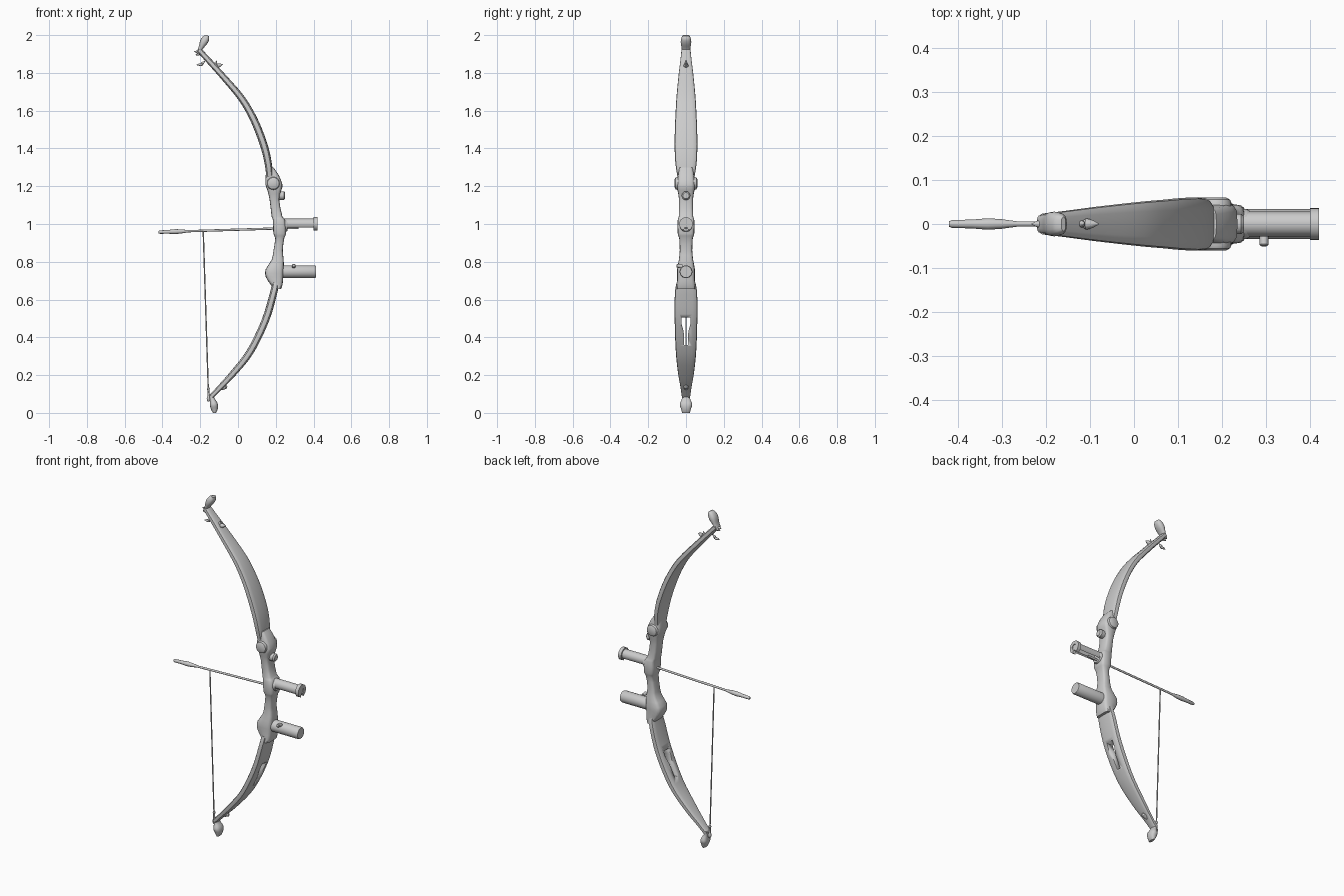
import bpy, bmesh, math
from mathutils import Vector

if "Cube" in bpy.data.objects:
    bpy.data.objects.remove(bpy.data.objects["Cube"])


def finish(name, bm, angle=35):
    bmesh.ops.recalc_face_normals(bm, faces=bm.faces)
    me = bpy.data.meshes.new(name)
    bm.to_mesh(me)
    bm.free()
    ob = bpy.data.objects.new(name, me)
    bpy.context.collection.objects.link(ob)
    bpy.ops.object.select_all(action='DESELECT')
    ob.select_set(True)
    bpy.context.view_layer.objects.active = ob
    bpy.ops.object.shade_smooth_by_angle(angle=math.radians(angle))
    return ob


def catmull(rows, steps):
    out = []
    for i in range(len(rows) - 1):
        p = [rows[max(i - 1, 0)], rows[i], rows[i + 1], rows[min(i + 2, len(rows) - 1)]]
        for s in range(steps):
            t = s / steps
            out.append([0.5 * (2 * b + (c - a) * t + (2 * a - 5 * b + 4 * c - d) * t * t
                               + (3 * b - a - 3 * c + d) * t ** 3) for a, b, c, d in zip(*p)])
    return out + [list(rows[-1])]


def loft(name, rows, steps=4, power=0.6, level=False, n=16):
    """Rows of x, z, half thickness, half width; swept in the xz plane."""
    pts = catmull(rows, steps) if steps > 1 else rows
    bm, rings = bmesh.new(), []
    for i, (x, z, t, w) in enumerate(pts):
        a, b = pts[max(i - 1, 0)], pts[min(i + 1, len(pts) - 1)]
        d = Vector((b[0] - a[0], 0, b[1] - a[1])).normalized()
        nrm = Vector((1, 0, 0)) if level else Vector((d.z, 0, -d.x))
        ring = []
        for k in range(n):
            c, s = math.cos(math.tau * k / n), math.sin(math.tau * k / n)
            c = math.copysign(abs(c) ** power, c) if abs(c) > 1e-6 else 0
            s = math.copysign(abs(s) ** power, s) if abs(s) > 1e-6 else 0
            ring.append(bm.verts.new(Vector((x, s * w, z)) + nrm * t * c))
        rings.append(ring)
    for r0, r1 in zip(rings, rings[1:]):
        for k in range(n):
            bm.faces.new((r0[k], r0[(k + 1) % n], r1[(k + 1) % n], r1[k]))
    bm.faces.new(rings[0])
    bm.faces.new(rings[-1])
    return finish(name, bm)


def turned(name, start, end, profile, n=24):
    """Lathe of (distance fraction, radius) along the line start-end."""
    a, d = Vector(start), Vector(end) - Vector(start)
    rot = d.to_track_quat('Z', 'Y')
    bm, rings = bmesh.new(), []
    for f, r in profile:
        rings.append([bm.verts.new(a + d * f + rot @ Vector((r * math.cos(math.tau * k / n),
                      r * math.sin(math.tau * k / n), 0))) for k in range(n)])
    for r0, r1 in zip(rings, rings[1:]):
        for k in range(n):
            bm.faces.new((r0[k], r0[(k + 1) % n], r1[(k + 1) % n], r1[k]))
    bm.faces.new(rings[0])
    bm.faces.new(rings[-1])
    return finish(name, bm)


def prism(name, outline, x0, x1):
    """Closed yz outline extruded along x."""
    bm = bmesh.new()
    f = bm.faces.new([bm.verts.new((x0, y, z)) for y, z in outline])
    g = bmesh.ops.extrude_face_region(bm, geom=[f])
    bmesh.ops.translate(bm, vec=(x1 - x0, 0, 0),
                        verts=[v for v in g['geom'] if isinstance(v, bmesh.types.BMVert)])
    return finish(name, bm)


# limbs
loft("upper_limb", [(-.205, 1.92, .014, .024), (-.155, 1.865, .015, .03), (-.087, 1.79, .016, .039),
                    (.01, 1.677, .018, .05), (.065, 1.59, .019, .055), (.107, 1.5, .02, .059),
                    (.142, 1.4, .02, .06), (.16, 1.32, .019, .056), (.168, 1.25, .018, .045)])
lower = loft("lower_limb", [(.2, .69, .018, .05), (.187, .63, .019, .059), (.145, .49, .02, .06),
                            (.065, .325, .019, .054), (-.025, .21, .017, .042),
                            (-.095, .135, .014, .029), (-.142, .085, .013, .022)])
slot = prism("slot_cutter", [(-.011, .36), (.011, .36), (.012, .43), (.023, .47), (.023, .505),
                             (-.023, .505), (-.023, .47), (-.012, .43)], -.2, .4)
slot.hide_render = True
slot.hide_set(True)
cut = lower.modifiers.new("slot", 'BOOLEAN')
cut.operation, cut.object, cut.solver = 'DIFFERENCE', slot, 'EXACT'

# limb tips
loft("upper_nock", [(-.212, 1.9, .01, .02), (-.198, 1.93, .012, .023), (-.182, 1.962, .02, .028),
                    (-.168, 1.985, .018, .024), (-.16, 1.998, .006, .016)], power=.8)
loft("lower_nock", [(-.142, .1, .013, .022), (-.137, .075, .013, .022), (-.128, .045, .021, .033),
                    (-.125, .02, .018, .026), (-.124, 0, .008, .02)], power=.8)

# riser with grip and mounting swellings: left x, right x, z, half width
riser = [(.15, .187, 1.3, .035), (.147, .215, 1.26, .042), (.145, .235, 1.21, .047),
         (.155, .23, 1.18, .045), (.167, .218, 1.13, .037), (.178, .235, 1.04, .038),
         (.185, .25, 1.02, .044), (.187, .255, .95, .044), (.197, .245, .925, .036),
         (.188, .237, .86, .033), (.178, .242, .81, .038), (.146, .242, .76, .047),
         (.147, .24, .72, .047), (.172, .236, .68, .048), (.19, .228, .655, .048)]
loft("riser", [((a + b) / 2, z, (b - a) / 2, w) for a, b, z, w in riser],
     steps=2, power=.5, level=True)

# limb pivot knob and sight button
turned("pivot_knob", (.187, -.06, 1.215), (.187, .06, 1.215),
       [(0, .022), (.04, .031), (.1, .034), (.9, .034), (.96, .031), (1, .022)])
turned("sight_button", (.2, 0, 1.15), (.25, 0, 1.15), [(0, .022), (.85, .023), (1, .016)])
turned("limb_bolt", (.155, 0, 1.29), (.19, 0, 1.285), [(0, .013), (.8, .013), (1, .006)], 12)

# upper barrel: channel open underneath, with end flange
def channel(name, r_out, r_in, x0, x1, low):
    arc = [math.radians(-low + (180 + 2 * low) * k / 20) for k in range(21)]
    prism(name, [(r_out * math.cos(a), 1.0 + r_out * math.sin(a)) for a in arc]
          + [(r_in * math.cos(a), 1.0 + r_in * math.sin(a)) for a in reversed(arc)], x0, x1)

channel("barrel_channel", .028, .018, .22, .41, 40)
channel("barrel_flange", .036, .016, .4, .42, 70)
turned("barrel_root", (.23, 0, .993), (.262, 0, .993), [(0, .034), (.8, .034), (1, .03)])
turned("barrel_plug", (.395, 0, 1), (.416, 0, 1), [(0, .018), (1, .018)])

# lower stabiliser cylinder with side peg
turned("stabiliser", (.21, 0, .747), (.412, 0, .747), [(0, .034), (.97, .034), (1, .031)])
turned("stabiliser_peg", (.295, -.02, .775), (.295, -.05, .78), [(0, .01), (.9, .01), (1, .007)], 12)

# arrow
turned("arrow", (-.42, 0, .957), (.32, 0, .98),
       [(0, .006), (.01, .009), (.07, .01), (.12, .013), (.16, .011), (.21, .006), (1, .006)], 12)

# remaining half of the bowstring, with its loop
turned("bowstring", (-.184, 0, .96), (-.156, 0, .08), [(0, .0035), (1, .0035)], 8)
turned("string_serving", (-.157, 0, .135), (-.155, 0, .06),
       [(0, .005), (.1, .008), (.25, .005), (.6, .006), (.75, .011), (.95, .008), (1, .004)], 10)

# small thorns and hooks near the tips
thorns = [((-.125, 1.83), (-.113, 1.865), .01), ((-.12, 1.835), (-.08, 1.845), .013),
          ((-.185, 1.845), (-.22, 1.842), .008), ((-.195, 1.845), (-.175, 1.862), .008),
          ((-.2, 1.91), (-.232, 1.913), .01), ((-.2, 1.9), (-.225, 1.895), .007)]
for i, (a, b, r) in enumerate(thorns):
    turned(f"thorn_{i + 1}", (a[0], 0, a[1]), (b[0], 0, b[1]),
           [(0, r * .6), (.3, r), (.65, r * .7), (1, .001)], 10)
turned("lower_stud", (-.1, 0, .125), (-.058, 0, .142), [(0, .007), (.4, .011), (.8, .012), (1, .005)], 12)
